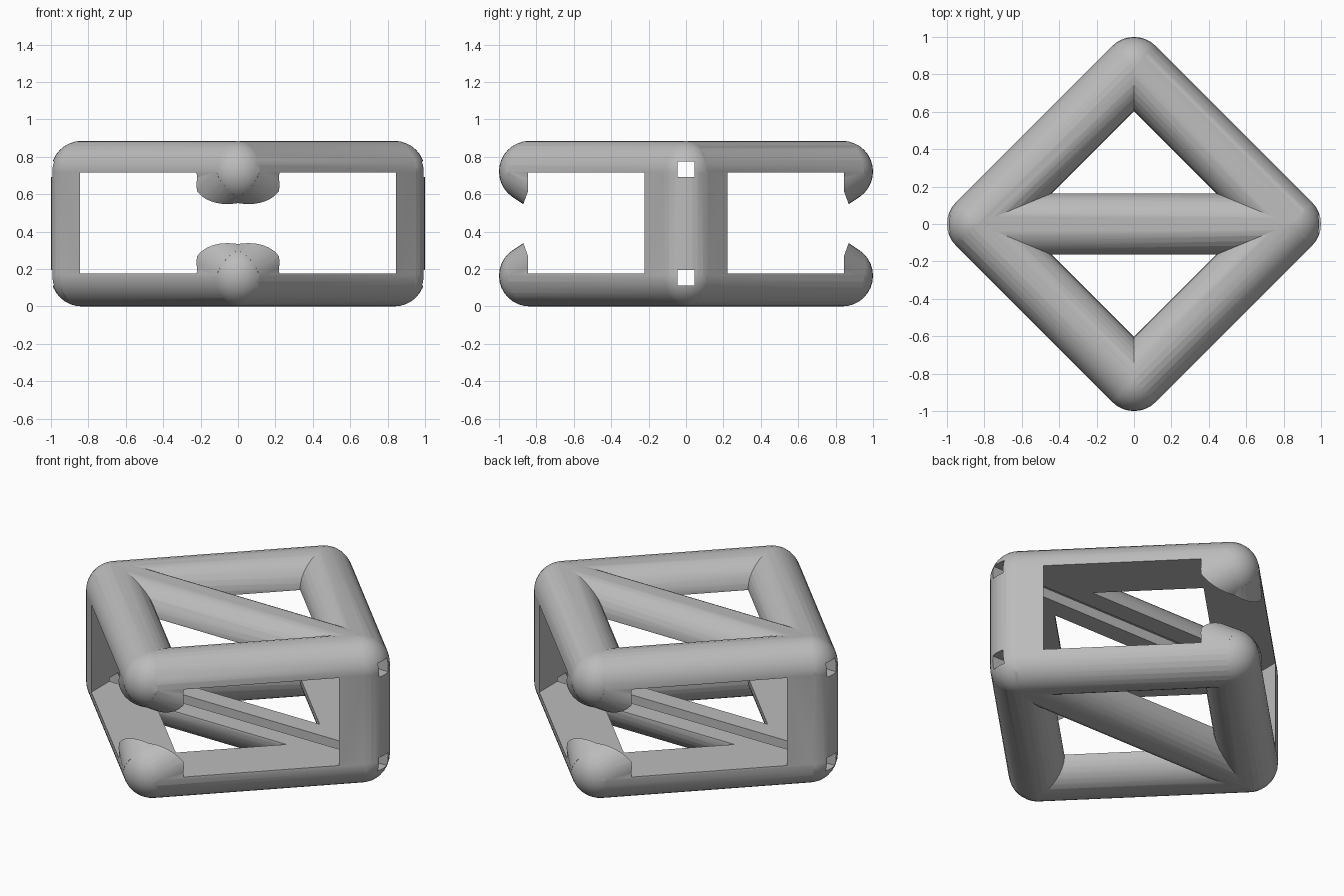
import bpy, bmesh, math
from mathutils import Vector, Matrix

old = bpy.data.objects.get("Cube")
if old:
    bpy.data.objects.remove(old, do_unlink=True)

R = 0.164            # tube radius
C = 0.836            # corner distance from the centre
LOW, HIGH = 0.164, 0.721
MID = (LOW + HIGH) / 2
SIDES = 32

metal = bpy.data.materials.new("plain_grey")
metal.use_nodes = True
grey = (0.5, 0.5, 0.5, 1)
metal.diffuse_color = grey
metal.node_tree.nodes["Principled BSDF"].inputs["Base Color"].default_value = grey


def tube(bm, a, b, r=R):
    a, b = Vector(a), Vector(b)
    turn = (b - a).to_track_quat('Z', 'Y').to_matrix().to_4x4()
    bmesh.ops.create_cone(bm, cap_ends=True, segments=SIDES, radius1=r, radius2=r,
                          depth=(b - a).length,
                          matrix=Matrix.Translation((a + b) / 2) @ turn)


def ball(bm, p):
    bmesh.ops.create_uvsphere(bm, u_segments=SIDES, v_segments=SIDES // 2, radius=R,
                              matrix=Matrix.Translation(p))


def prism(bm, points, direction):
    face = bm.faces.new([bm.verts.new(p) for p in points])
    out = bmesh.ops.extrude_face_region(bm, geom=[face])
    moved = [v for v in out["geom"] if isinstance(v, bmesh.types.BMVert)]
    bmesh.ops.translate(bm, verts=moved, vec=direction)


def finish(bm, name):
    bmesh.ops.recalc_face_normals(bm, faces=bm.faces)
    mesh = bpy.data.meshes.new(name)
    bm.to_mesh(mesh)
    bm.free()
    mesh.materials.append(metal)
    obj = bpy.data.objects.new(name, mesh)
    bpy.context.scene.collection.objects.link(obj)
    return obj


# Rails, brace and corner balls of the lower and upper rings
bm = bmesh.new()
corners = [(C, 0), (0, C), (-C, 0), (0, -C)]
for z, away in ((LOW, HIGH), (HIGH, LOW)):
    for i, (x, y) in enumerate(corners):
        nx, ny = corners[(i + 1) % 4]
        tube(bm, (x, y, z), (nx, ny, z))
        ball(bm, (x, y, z))
    tube(bm, (-C, 0, z), (C, 0, z))
    # Slanted stubs at the front and back corners
    for y in (-C, C):
        for x in (-C, C):
            start = Vector((0, y, z))
            tube(bm, start, start.lerp(Vector((x, 0, away)), 0.45))

# Upright posts at the left and right corners, round outside with straight flanks
rp = R - 0.0005
for s in (-1, 1):
    inner = C - 0.04
    flank = C + rp * math.sqrt(2) - inner
    profile = [(inner, -flank)]
    for k in range(9):
        a = math.radians(-45 + 90 * k / 8)
        profile.append((C + rp * math.cos(a), rp * math.sin(a)))
    profile.append((inner, flank))
    prism(bm, [(s * x, y, LOW) for x, y in profile], (0, 0, HIGH - LOW))
frame = finish(bm, "frame")

# Inner hollow, slightly deeper between the stubs
W = 0.845
bm = bmesh.new()
half = [(W, 0.27), (0.1 + W - 0.073, 0.1 + 0.244), (0.872, 0.541), (W, 0.615), (W, 0.715)]
side = [(W, 0.175)] + half
loop = side + [(-y, z) for y, z in reversed(side)]
prism(bm, [(-W, y, z) for y, z in loop], (2 * W, 0, 0))
hollow = finish(bm, "hollow_cutter")

# Square channels running through both braces
bm = bmesh.new()
for z in (0.153, 0.733):
    bmesh.ops.create_cube(bm, size=1, matrix=Matrix.Translation((0, 0, z))
                          @ Matrix.Diagonal((3, 0.09, 0.085, 1)))
channels = finish(bm, "channel_cutter")

bpy.context.view_layer.objects.active = frame
frame.select_set(True)
for cutter in (hollow, channels):
    cutter.hide_render = True
    mod = frame.modifiers.new(cutter.name, 'BOOLEAN')
    mod.operation = 'DIFFERENCE'
    mod.solver = 'EXACT'
    mod.use_self = True
    mod.object = cutter
    bpy.ops.object.modifier_apply(modifier=mod.name)
for cutter in (hollow, channels):
    bpy.data.objects.remove(cutter, do_unlink=True)
bpy.ops.object.shade_smooth_by_angle(angle=math.radians(30))
